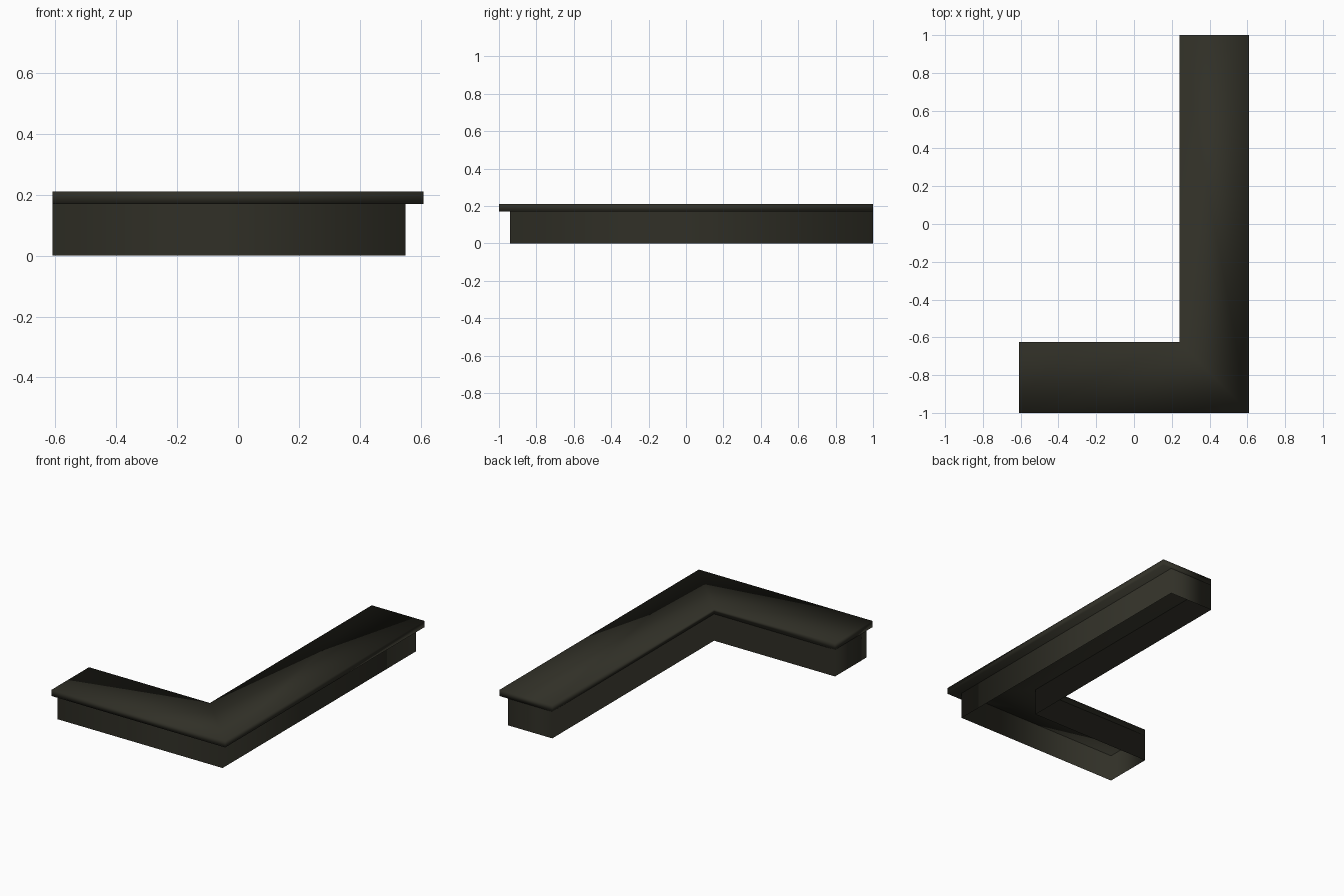
import bpy, bmesh

if "Cube" in bpy.data.objects:
    bpy.data.objects.remove(bpy.data.objects["Cube"])

# one dark olive finish for the whole counter
mat = bpy.data.materials.new("dark_olive")
mat.diffuse_color = (0.030, 0.029, 0.020, 1)
mat.use_nodes = True
mat.node_tree.nodes["Principled BSDF"].inputs["Base Color"].default_value = mat.diffuse_color

LEFT, BACK = -0.61, 1.0      # ends of the two arms
INNER = (0.24, -0.625)       # inside corner of the L


def l_shape(name, outer, z0, z1, closed):
    """Mitred L-shaped box; closed adds the top and bottom faces."""
    ox, oy = outer
    ix, iy = INNER
    outline = [(LEFT, oy), (ox, oy), (ox, BACK), (ix, BACK), (ix, iy), (LEFT, iy)]
    bm = bmesh.new()
    low = [bm.verts.new((x, y, z0)) for x, y in outline]
    high = [bm.verts.new((x, y, z1)) for x, y in outline]
    for i in range(6):
        j = (i + 1) % 6
        bm.faces.new((low[i], low[j], high[j], high[i]))
    if closed:
        for quad in ((0, 1, 4, 5), (1, 2, 3, 4)):
            bm.faces.new([high[i] for i in quad])
            bm.faces.new([low[i] for i in reversed(quad)])
    for f in bm.faces:
        f.smooth = True
    me = bpy.data.meshes.new(name)
    bm.to_mesh(me)
    bm.free()
    me.materials.append(mat)
    ob = bpy.data.objects.new(name, me)
    bpy.context.collection.objects.link(ob)
    return ob


# hollow base walls, open underneath, set back below the overhanging top
l_shape("counter_base", (0.55, -0.94), 0.0, 0.17, False)
# worktop slab
l_shape("counter_top", (0.61, -1.0), 0.17, 0.21, True)
